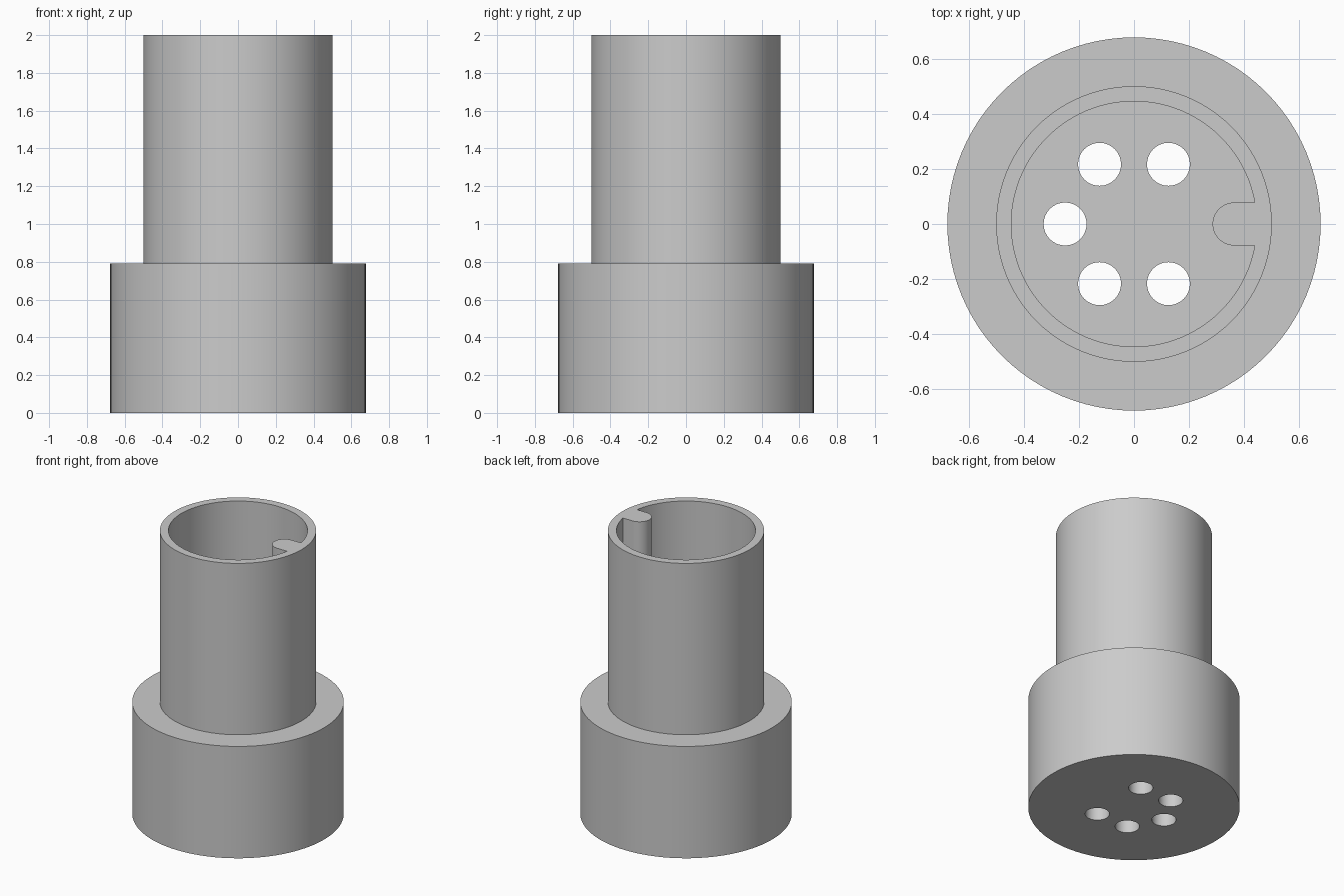
import bpy, bmesh, math

if "Cube" in bpy.data.objects:
    bpy.data.objects.remove(bpy.data.objects["Cube"])

BASE_R, TUBE_R, BORE_R = 0.677, 0.5, 0.445
STEP_Z, TOP_Z = 0.79, 2.0
HOLE_R, HOLE_RING = 0.078, 0.25
KEY_X = 0.363          # centre of the rounded nose of the key


def arc(r, a0, a1, n, cx=0.0, cy=0.0):
    """n + 1 points along an arc, angles in radians."""
    return [(cx + r * math.cos(a0 + (a1 - a0) * i / n),
             cy + r * math.sin(a0 + (a1 - a0) * i / n)) for i in range(n + 1)]


def circle(r, n, cx=0.0, cy=0.0):
    return arc(r, 0, 2 * math.pi, n, cx, cy)[:-1]


def prism(name, outline, z0, z1):
    """Extrude a flat outline from z0 to z1."""
    bm = bmesh.new()
    face = bm.faces.new([bm.verts.new((x, y, z0)) for x, y in outline])
    out = bmesh.ops.extrude_face_region(bm, geom=[face])
    for v in out["geom"]:
        if isinstance(v, bmesh.types.BMVert):
            v.co.z = z1
    bmesh.ops.recalc_face_normals(bm, faces=bm.faces)
    return add(name, bm)


def add(name, bm):
    mesh = bpy.data.meshes.new(name)
    bm.to_mesh(mesh)
    bm.free()
    ob = bpy.data.objects.new(name, mesh)
    bpy.context.collection.objects.link(ob)
    return ob


# Stepped body: wide base with a narrower sleeve
N = 96
bm = bmesh.new()
rings = [[bm.verts.new((x, y, z)) for x, y in circle(r, N)]
         for r, z in ((BASE_R, 0), (BASE_R, STEP_Z), (TUBE_R, STEP_Z), (TUBE_R, TOP_Z))]
for lo, hi in zip(rings, rings[1:]):
    for i in range(N):
        j = (i + 1) % N
        bm.faces.new((lo[i], lo[j], hi[j], hi[i]))
bm.faces.new(rings[0])
bm.faces.new(rings[-1])
bmesh.ops.recalc_face_normals(bm, faces=bm.faces)
body = add("connector_body", bm)

# Bore of the sleeve, with a round-nosed key left standing at +x
a = math.asin(HOLE_R / BORE_R)
outline = arc(BORE_R, a, 2 * math.pi - a, N)
outline += arc(HOLE_R, -math.pi / 2, -3 * math.pi / 2, 20, KEY_X)
cutters = [prism("bore_cutter", outline, STEP_Z, TOP_Z + 0.1)]

# Five pin holes through the base
for k in range(1, 6):
    t = k * math.pi / 3
    cutters.append(prism("pin_hole_cutter", circle(
        HOLE_R, 32, HOLE_RING * math.cos(t), HOLE_RING * math.sin(t)), -0.1, STEP_Z + 0.1))

bpy.context.view_layer.objects.active = body
for c in cutters:
    c.hide_render = True
    mod = body.modifiers.new("cut", 'BOOLEAN')
    mod.operation, mod.solver, mod.object = 'DIFFERENCE', 'EXACT', c
    bpy.ops.object.modifier_apply(modifier=mod.name)
for c in cutters:
    bpy.data.objects.remove(c, do_unlink=True)

# Plain grey finish, smooth curved walls
grey = bpy.data.materials.new("plain_grey")
grey.diffuse_color = (0.6, 0.6, 0.6, 1)
grey.use_nodes = True
grey.node_tree.nodes["Principled BSDF"].inputs["Base Color"].default_value = grey.diffuse_color
body.data.materials.clear()
body.data.materials.append(grey)
body.select_set(True)
bpy.ops.object.shade_smooth_by_angle(angle=math.radians(30))
